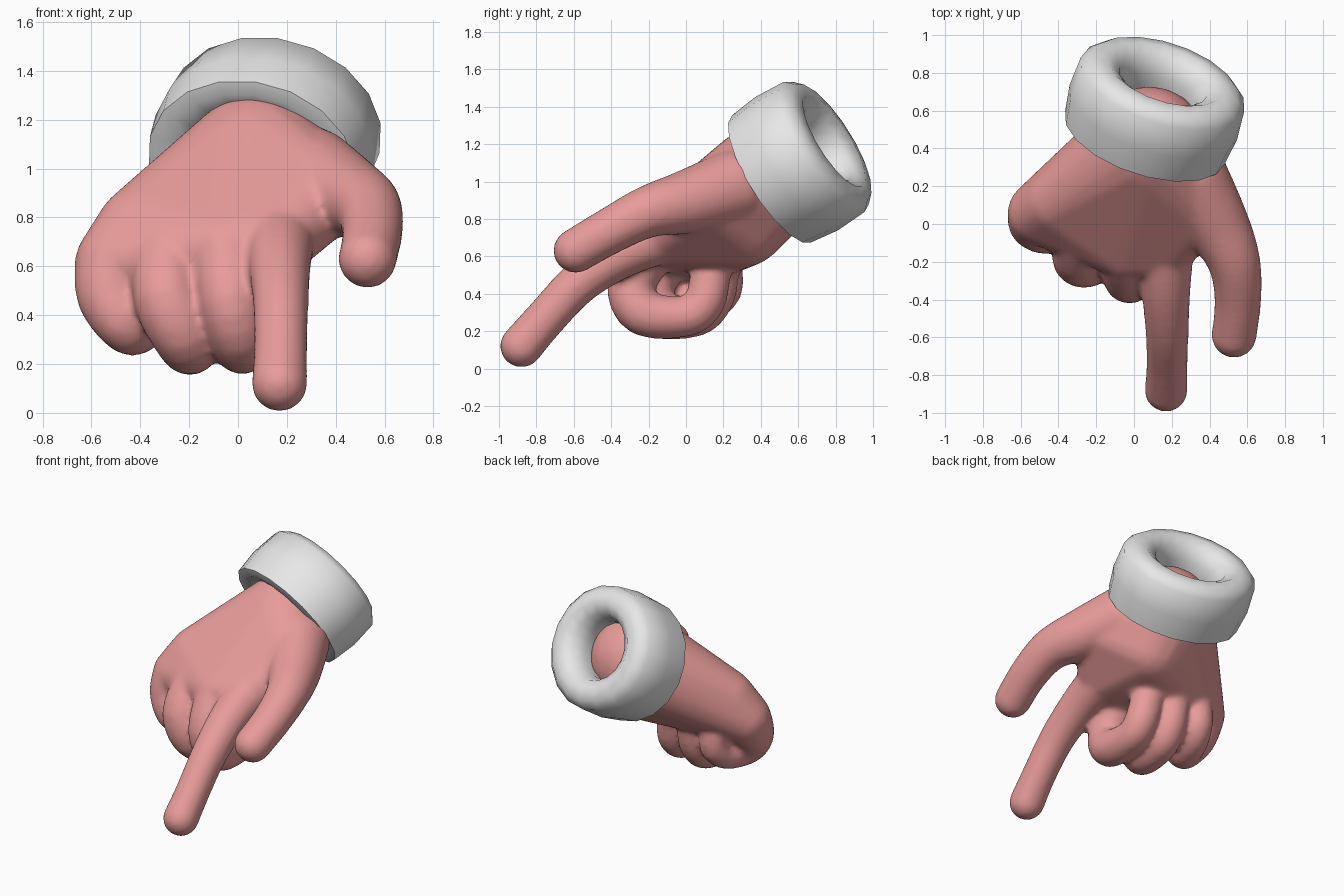
import bpy, bmesh
from math import radians
from mathutils import Vector, Matrix

if "Cube" in bpy.data.objects:
    bpy.data.objects.remove(bpy.data.objects["Cube"], do_unlink=True)


def material(name, colour):
    m = bpy.data.materials.new(name)
    m.use_nodes = True
    m.diffuse_color = colour
    m.node_tree.nodes["Principled BSDF"].inputs["Base Color"].default_value = colour
    return m


def make_object(name, bm, mat):
    bmesh.ops.recalc_face_normals(bm, faces=bm.faces)
    mesh = bpy.data.meshes.new(name)
    bm.to_mesh(mesh)
    bm.free()
    mesh.materials.append(mat)
    ob = bpy.data.objects.new(name, mesh)
    bpy.context.collection.objects.link(ob)
    return ob


def hull(bm, balls):
    """Tight skin around a set of balls (x, y, z, radius)."""
    part = bmesh.new()
    for x, y, z, r in balls:
        bmesh.ops.create_icosphere(part, subdivisions=3, radius=r,
                                   matrix=Matrix.Translation((x, y, z)))
    res = bmesh.ops.convex_hull(part, input=part.verts)
    loose = {g for g in res["geom_interior"] + res["geom_unused"]
             if isinstance(g, bmesh.types.BMVert)}
    bmesh.ops.delete(part, geom=list(loose), context="VERTS")
    tmp = bpy.data.meshes.new("tmp")
    part.to_mesh(tmp)
    part.free()
    bm.from_mesh(tmp)
    bpy.data.meshes.remove(tmp)


def limb(bm, balls, steps=4):
    """Smoothly bent, tapered tube through the balls."""
    p = [Vector(b) for b in balls]
    p = [p[0]] + p + [p[-1]]
    path = []
    for a, b, c, d in zip(p, p[1:], p[2:], p[3:]):
        for i in range(steps):
            t = i / steps
            path.append(b + (c - a) * t / 2 + (a - b * 2.5 + c * 2 - d / 2) * t ** 2
                        + ((b - c) * 3 + d - a) / 2 * t ** 3)
    path.append(p[-1])
    for a, b in zip(path, path[1:]):
        hull(bm, (a, b))


skin = material("pink skin", (0.8, 0.33, 0.32, 1))
fur = material("white cuff", (0.8, 0.8, 0.8, 1))

# Hand: palm and five fingers merged into one smooth skin
bm = bmesh.new()
hull(bm, [(.08, .42, 1.0, .31), (-.2, .25, .85, .23), (-.4, .12, .75, .18),
          (-.5, .06, .61, .17), (-.29, -.05, .66, .14), (-.05, -.15, .68, .14),
          (.17, -.15, .7, .14), (.35, .1, .9, .18), (.1, .3, .78, .24)])
fingers = {
    "thumb": [(.3, .25, .97, .2), (.44, .0, .89, .17), (.53, -.2, .84, .14),
              (.55, -.4, .74, .125), (.53, -.59, .63, .12)],
    "index": [(.17, -.1, .72, .15), (.17, -.35, .61, .13), (.175, -.57, .46, .115),
              (.175, -.75, .27, .11), (.17, -.88, .12, .115)],
    "middle": [(-.05, -.15, .68, .14), (-.03, -.29, .46, .13), (.01, -.23, .3, .125),
               (.02, .0, .28, .11), (.02, .1, .36, .11), (.0, .13, .5, .11)],
    "ring": [(-.29, -.05, .66, .14), (-.29, -.19, .47, .14), (-.21, -.17, .3, .13),
             (-.19, .05, .28, .11), (-.18, .15, .37, .105), (-.18, .18, .5, .105)],
    "little": [(-.5, .06, .61, .17), (-.52, -.0, .48, .14), (-.45, -.03, .36, .12),
               (-.4, .12, .35, .1), (-.37, .2, .42, .1), (-.37, .21, .52, .095)],
}
for balls in fingers.values():
    limb(bm, balls)
hand = make_object("pointing_hand", bm, skin)
remesh = hand.modifiers.new("merge", "REMESH")
remesh.mode = "VOXEL"
remesh.voxel_size = 0.018
remesh.use_smooth_shade = True
smooth = hand.modifiers.new("soften", "SMOOTH")
smooth.factor = 0.5
smooth.iterations = 8

# Cuff: thick puffy ring around the wrist, leaning back
axis = Vector((.27, .82, .5)).normalized()
side = axis.cross(Vector((0, 0, 1))).normalized()
frame = Matrix((side, axis.cross(side), axis)).transposed().to_4x4()
profile = [(.27, -.17), (.36, -.2), (.42, -.19), (.44, -.03), (.43, .15), (.38, .2),
           (.3, .215), (.23, .17), (.2, .08), (.21, -.08)]
bm = bmesh.new()
ring = [bm.verts.new((r, 0, h)) for r, h in profile]
edges = [bm.edges.new((a, b)) for a, b in zip(ring, ring[1:] + ring[:1])]
bmesh.ops.spin(bm, geom=ring + edges, cent=(0, 0, 0), axis=(0, 0, 1),
               angle=radians(360), steps=18)
bmesh.ops.remove_doubles(bm, verts=bm.verts, dist=0.0005)
place = Matrix.Translation((.11, .615, 1.11)) @ frame @ Matrix.Diagonal((1.06, .95, 1, 1))
bm.transform(place)
cuff = make_object("cuff", bm, fur)
bpy.ops.object.select_all(action="DESELECT")
cuff.select_set(True)
bpy.context.view_layer.objects.active = cuff
bpy.ops.object.shade_smooth_by_angle(angle=radians(60))
